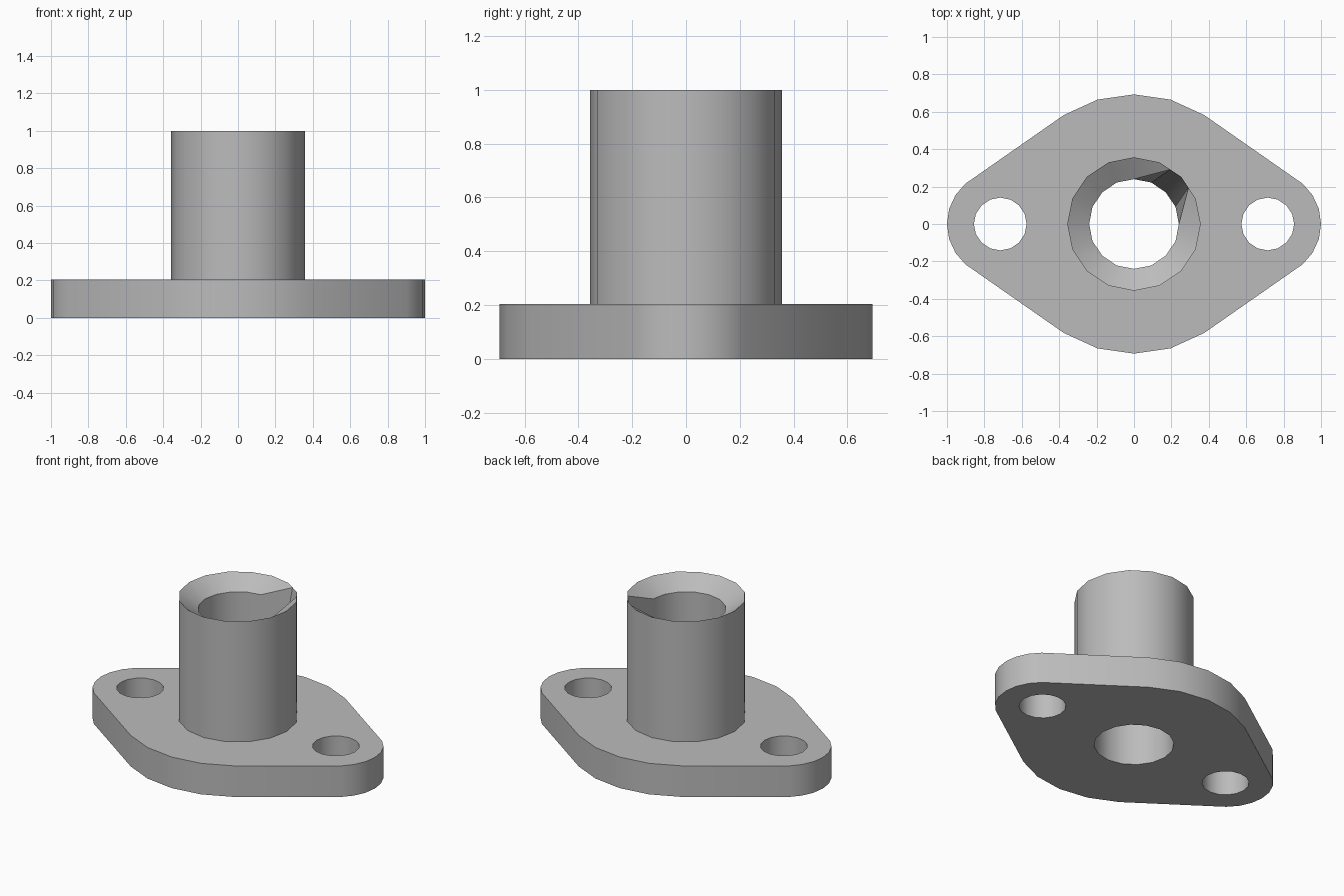
import bpy
import bmesh
from math import cos, sin, pi, radians
from mathutils import Vector

cube = bpy.data.objects.get("Cube")
if cube:
    bpy.data.objects.remove(cube, do_unlink=True)

FLANGE_TOP = 0.205
TUBE_TOP = 1.0
TUBE_R, BORE_R = 0.357, 0.24
BOLT_X, BOLT_R = 0.715, 0.141
SIDES = 16

metal = bpy.data.materials.new("grey metal")
metal.use_nodes = True
grey = (0.5, 0.5, 0.5, 1)
metal.diffuse_color = grey
metal.node_tree.nodes["Principled BSDF"].inputs["Base Color"].default_value = grey


def circle(x, r, n=SIDES):
    return [(x + r * cos(2 * pi * i / n), r * sin(2 * pi * i / n)) for i in range(n)]


def finish(obj):
    obj.data.materials.clear()
    obj.data.materials.append(metal)
    bpy.ops.object.select_all(action='DESELECT')
    obj.select_set(True)
    bpy.context.view_layer.objects.active = obj
    bpy.ops.object.shade_smooth_by_angle(angle=radians(30))


# Flange: broad centre arcs joined by straight sides to the rounded ends
step = 2 * pi / 22
outline = []
for side in (1, -1):
    end = [(BOLT_X + 0.285 * cos(i * step), 0.285 * sin(i * step)) for i in range(-3, 4)]
    crown = [(0.693 * sin(-i * step), 0.693 * cos(i * step)) for i in range(-2, 3)]
    outline += [(side * x, side * y) for x, y in end + crown]

curve = bpy.data.curves.new("flange_profile", 'CURVE')
curve.dimensions = '2D'
curve.fill_mode = 'BOTH'
curve.extrude = FLANGE_TOP / 2
holes = [circle(0, BORE_R), circle(BOLT_X, BOLT_R), circle(-BOLT_X, BOLT_R)]
for loop in [outline] + holes:
    spline = curve.splines.new('POLY')
    spline.points.add(len(loop) - 1)
    for point, (x, y) in zip(spline.points, loop):
        point.co = (x, y, 0, 1)
    spline.use_cyclic_u = True
flange = bpy.data.objects.new("flange", curve)
bpy.context.collection.objects.link(flange)
bpy.ops.object.select_all(action='DESELECT')
flange.select_set(True)
bpy.context.view_layer.objects.active = flange
bpy.ops.object.convert(target='MESH')
flange = bpy.context.view_layer.objects.active
for v in flange.data.vertices:
    v.co.z += FLANGE_TOP / 2
finish(flange)

# Tube: outer wall, bevelled mouth and bore
bm = bmesh.new()
rings = []
for r, z in ((TUBE_R, FLANGE_TOP), (TUBE_R, TUBE_TOP),
             (BORE_R, TUBE_TOP - 0.08), (BORE_R, FLANGE_TOP)):
    rings.append([bm.verts.new(Vector((x, y, z))) for x, y in circle(0, r)])
rim, mouth = rings[1], rings[2]
# One corner of the bore flares right up to the rim
mouth[1].co = rim[1].co.lerp(rim[2].co, 0.5)
mouth[2].co = rim[2].co
mouth[3].co = rim[3].co.lerp(rim[2].co, 0.5)
for k in range(3):
    low, high = rings[k], rings[k + 1]
    for i in range(SIDES):
        if k == 1 and i in (1, 2):
            continue
        j = (i + 1) % SIDES
        bm.faces.new((low[i], low[j], high[j], high[i]))
mesh = bpy.data.meshes.new("tube")
bm.to_mesh(mesh)
bm.free()
tube = bpy.data.objects.new("tube", mesh)
bpy.context.collection.objects.link(tube)
finish(tube)
